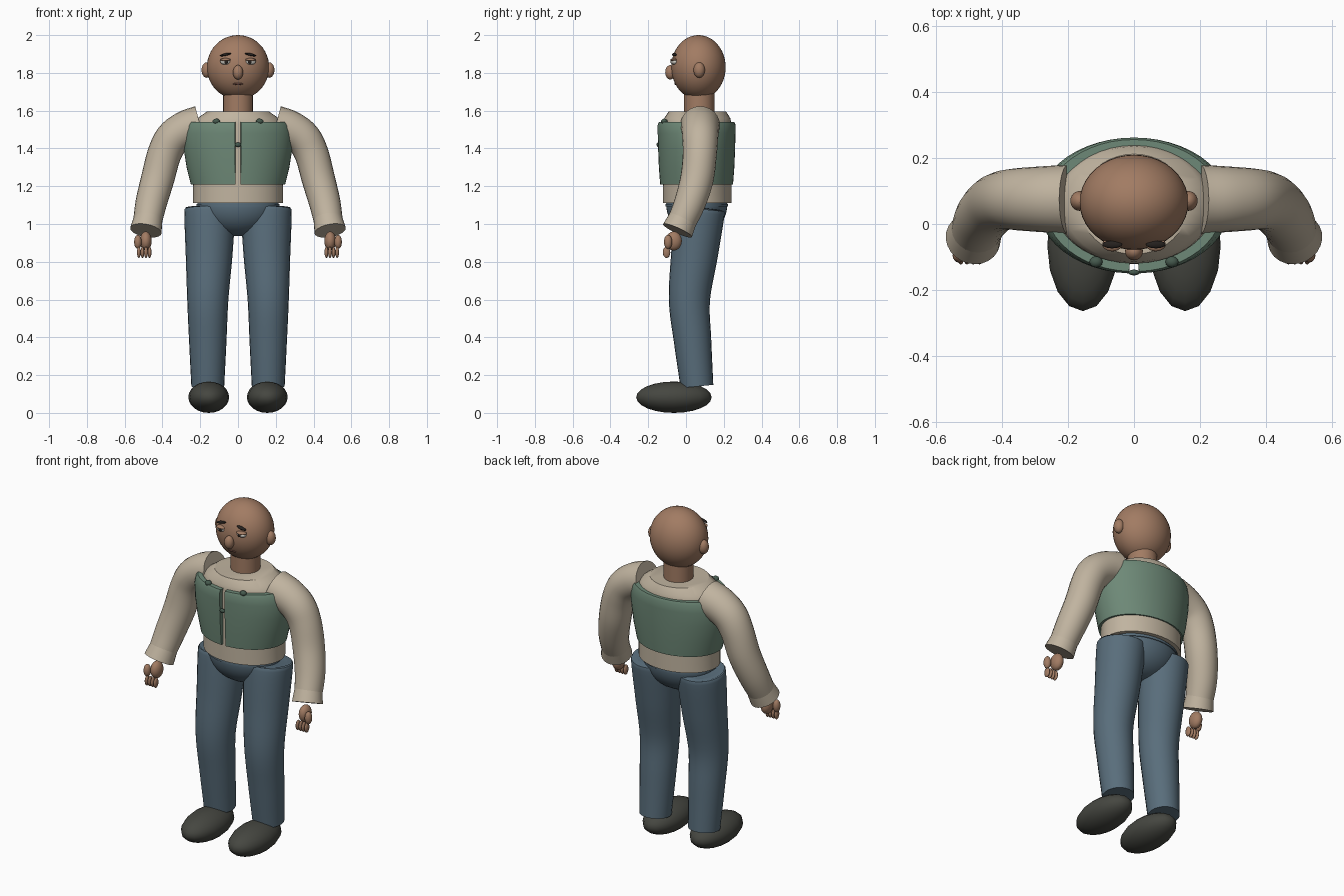
import bpy, bmesh, math
from mathutils import Vector, Matrix

if "Cube" in bpy.data.objects:
    bpy.data.objects.remove(bpy.data.objects["Cube"])


def material(name, r, g, b):
    m = bpy.data.materials.new(name)
    m.use_nodes = True
    m.diffuse_color = (r, g, b, 1)
    node = m.node_tree.nodes["Principled BSDF"]
    node.inputs["Base Color"].default_value = (r, g, b, 1)
    node.inputs["Roughness"].default_value = 0.8
    return m


SKIN = material("brown_skin", .36, .20, .125)
SHIRT = material("cream_cloth", .53, .455, .35)
VEST = material("sage_green", .155, .25, .185)
DENIM = material("slate_blue", .10, .155, .20)
SHOE = material("charcoal", .06, .062, .052)
TRIM = material("dark_green", .06, .10, .075)
WHITE = material("eye_white", .68, .66, .60)
DARK = material("near_black", .02, .016, .014)
LIP = material("lip_brown", .17, .075, .055)


def finish(name, bm, mat, angle=40):
    bmesh.ops.recalc_face_normals(bm, faces=bm.faces)
    mesh = bpy.data.meshes.new(name)
    bm.to_mesh(mesh)
    bm.free()
    mesh.materials.append(mat)
    obj = bpy.data.objects.new(name, mesh)
    bpy.context.collection.objects.link(obj)
    bpy.ops.object.select_all(action='DESELECT')
    obj.select_set(True)
    bpy.context.view_layer.objects.active = obj
    bpy.ops.object.shade_smooth_by_angle(angle=math.radians(angle))
    return obj


def ball(name, centre, radii, mat, seg=24, rings=16, roll=0):
    bm = bmesh.new()
    bmesh.ops.create_uvsphere(bm, u_segments=seg, v_segments=rings, radius=1)
    bm.transform(Matrix.Translation(centre) @ Matrix.Rotation(roll, 4, 'Y')
                 @ Matrix.Diagonal((*radii, 1)))
    return finish(name, bm, mat, 60)


def loft(name, rings, mat):
    """Skin a row of closed rings and cap both ends."""
    bm = bmesh.new()
    rows = [[bm.verts.new(p) for p in ring] for ring in rings]
    n = len(rows[0])
    for a, b in zip(rows, rows[1:]):
        for i in range(n):
            j = (i + 1) % n
            bm.faces.new((a[i], a[j], b[j], b[i]))
    bm.faces.new(rows[0])
    bm.faces.new(rows[-1])
    return finish(name, bm, mat)


def ellipse_stack(name, profile, cy, mat, seg=40):
    """Stack horizontal ellipses given as (z, x radius, y radius)."""
    turn = [math.tau * i / seg for i in range(seg)]
    return loft(name, [[(rx * math.sin(t), cy - ry * math.cos(t), z) for t in turn]
                       for z, rx, ry in profile], mat)


def tube(name, path, side, mat, steps=5, seg=24):
    """Round limb along a smoothed path of (x, y, z, radius)."""
    pts = [Vector((p[0] * side, *p[1:])) for p in path]
    ext = [2 * pts[0] - pts[1]] + pts + [2 * pts[-1] - pts[-2]]
    line = []
    for a, b, c, d in zip(ext, ext[1:], ext[2:], ext[3:]):
        for s in range(steps):
            t = s / steps
            line.append(.5 * (2 * b + (c - a) * t + (2 * a - 5 * b + 4 * c - d) * t * t
                              + (3 * b - a - 3 * c + d) * t ** 3))
    line.append(pts[-1])
    rings = []
    for i, p in enumerate(line):
        along = (line[min(i + 1, len(line) - 1)] - line[max(i - 1, 0)]).to_3d().normalized()
        u = along.cross(Vector((0, 1, 0))).normalized()
        v = along.cross(u)
        rings.append([p.to_3d() + p.w * (u * math.cos(a) + v * math.sin(a))
                      for a in (math.tau * k / seg for k in range(seg))])
    return loft(name, rings, mat)


# Head, neck and face
ball("head", (0, .066, 1.83), (.165, .144, .17), SKIN, 40, 24)
ellipse_stack("neck", [(1.55, .08, .08), (1.7, .08, .08)], .07, SKIN, 20)
ball("nose", (0, -.083, 1.803), (.027, .027, .038), SKIN)
ball("mouth", (0, -.054, 1.742), (.028, .008, .006), LIP)

# Shirt body and trouser seat
ellipse_stack("shirt_body", [(1.11, .237, .182), (1.2, .237, .182), (1.4, .25, .18),
                             (1.53, .24, .18), (1.56, .215, .175), (1.595, .165, .152)],
              .06, SHIRT)
bowl = [(1.105 - .17 * math.sin(t), .216 * math.cos(t), .162 * math.cos(t))
        for t in (math.radians(a) for a in range(0, 88, 8))]
ellipse_stack("trouser_seat", [(1.12, .214, .16)] + bowl, .057, DENIM)
ellipse_stack("waistband", [(1.092, .22, .166), (1.105, .22, .166)], .057, DENIM)

# Waistcoat: a closed wall section swept round the body, open at the front
outer = [(1.21, .25, .193), (1.3, .272, .2), (1.4, .288, .204),
         (1.48, .291, .206), (1.525, .28, .206), (1.54, .27, .2)]
section = outer + [(z, rx - .028, ry - .025) for z, rx, ry in reversed(outer)]
gap, count = .055, 48
sweep = [gap + (math.tau - 2 * gap) * i / count for i in range(count + 1)]
loft("waistcoat", [[(rx * math.sin(t), .056 - ry * math.cos(t), z) for z, rx, ry in section]
                   for t in sweep], VEST)
ball("waistcoat_button", (0, -.147, 1.42), (.017, .009, .012), TRIM, 12, 8)

arm = [(.2, .075, 1.522, .105), (.275, .075, 1.5, .1), (.345, .075, 1.452, .095),
       (.39, .073, 1.37, .09), (.425, .058, 1.24, .088), (.46, .02, 1.11, .083),
       (.484, -.035, .985, .074)]
cuff = [(.475, -.015, 1.03, .076), (.488, -.045, .965, .084),
        (.487, -.043, .968, .072), (.482, -.03, 1.0, .066)]
leg = [(.15, .072, 1.078, .122), (.15, .07, 1.06, .134), (.153, .045, .84, .124),
       (.16, .018, .6, .109), (.16, .035, .38, .099), (.16, .058, .14, .087)]

for side, word in ((1, "left_"), (-1, "right_")):
    # Facial features
    ball(word + "ear", (.165 * side, .07, 1.815), (.028, .03, .041), SKIN)
    ball(word + "eye", (.066 * side, -.06, 1.859), (.028, .02, .016), WHITE)
    ball(word + "pupil", (.063 * side, -.076, 1.859), (.011, .007, .011), DARK, 16, 10)
    ball(word + "eyelid", (.066 * side, -.062, 1.869), (.03, .021, .009), SKIN, 20, 10)
    ball(word + "eyebrow", (.066 * side, -.062, 1.897), (.031, .012, .007), DARK,
         12, 8, .2 * side)
    # Sleeve and cuff
    tube(word + "sleeve", arm, side, SHIRT)
    tube(word + "cuff", cuff, side, SHIRT, 1)
    # Hand
    ball(word + "palm", (.488 * side, -.065, .91), (.031, .043, .05), SKIN)
    ball(word + "thumb", (.53 * side, -.095, .905), (.02, .022, .037), SKIN, 16, 10)
    for i in range(4):
        ball(f"{word}finger_{i + 1}", ((.468 + .019 * i) * side, -.103, .85),
             (.01, .02, .03), SKIN, 12, 8)
    # Trouser leg, shoe and collar stud
    tube(word + "trouser_leg", leg, side, DENIM)
    ball(word + "shoe", (.155 * side, -.064, .083), (.108, .2, .083), SHOE, 16, 12)
    ball(word + "collar_stud", (.115 * side, -.115, 1.543), (.02, .017, .015), TRIM, 12, 8)
